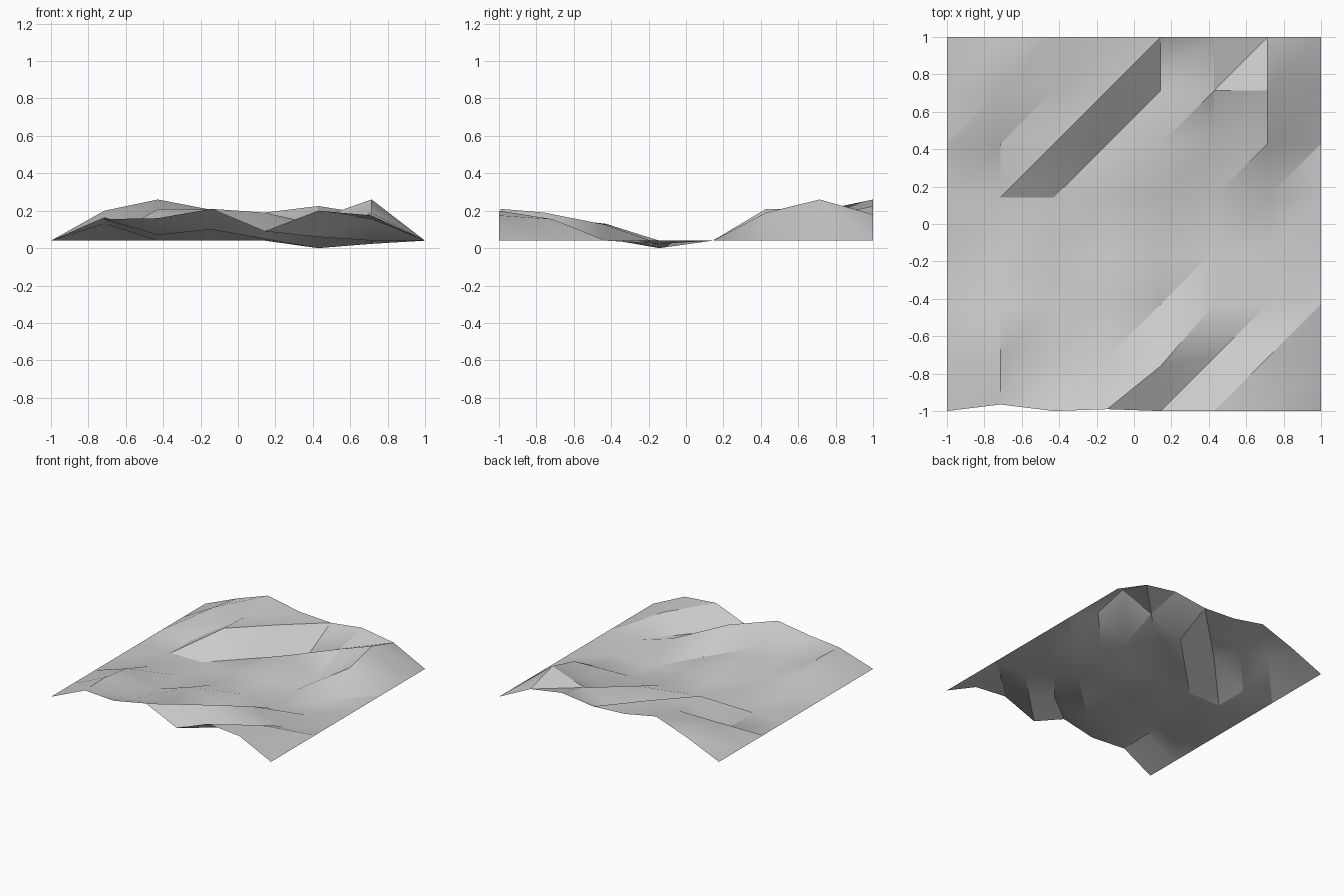
import bpy
import bmesh

default_cube = bpy.data.objects.get("Cube")
if default_cube:
    bpy.data.objects.remove(default_cube, do_unlink=True)

# Single matte grey for the ground
grey = bpy.data.materials.new("light_grey")
grey.use_nodes = True
colour = (0.6, 0.6, 0.6, 1)
grey.diffuse_color = colour
grey.node_tree.nodes["Principled BSDF"].inputs["Base Color"].default_value = colour

# Ground heights in centimetres: front row first, each row from -x to +x
BORDER = 4
height_rows = [
    [15.5, 16, 21, 9, 20, 17.5],
    [16.5, 7, 10, 19, 6, 15.5],
    [13, 4, 13, 5, 12.5, 4],
    [4, 4, 4, 4, 0, 2.3],
    [4] * 6,
    [4, 21, 4, 14, 4, 19],
    [20, 20, 20.5, 4, 16, 26],
    [16, 26, 20.5, 19, 22.5, 18],
]

# Small sideways shifts of points on the front slopes: (column, row) -> y shift
shifts = {(1, 0): 0.035, (3, 0): 0.01, (4, 1): -0.045}


def build_terrain(rows):
    """Grid of points joined by triangles that share one diagonal direction."""
    bm = bmesh.new()
    count = len(rows)
    step = 2 / (count - 1)
    grid = []
    for j, row in enumerate(rows):
        line = []
        for i, height in enumerate([BORDER, *row, BORDER]):
            x = i * step - 1
            y = j * step - 1 + shifts.get((i, j), 0)
            line.append(bm.verts.new((x, y, height / 100)))
        grid.append(line)

    for near, far in zip(grid, grid[1:]):
        for i in range(count - 1):
            bm.faces.new((near[i], near[i + 1], far[i + 1]))
            bm.faces.new((near[i], far[i + 1], far[i]))

    mesh = bpy.data.meshes.new("terrain")
    bm.to_mesh(mesh)
    bm.free()
    return mesh


# Open rolling ground sheet
terrain = bpy.data.objects.new("terrain", build_terrain(height_rows))
terrain.data.materials.append(grey)
bpy.context.collection.objects.link(terrain)

# Soft slopes with crisp ridges
bpy.ops.object.select_all(action="DESELECT")
terrain.select_set(True)
bpy.context.view_layer.objects.active = terrain
bpy.ops.object.shade_smooth_by_angle()
